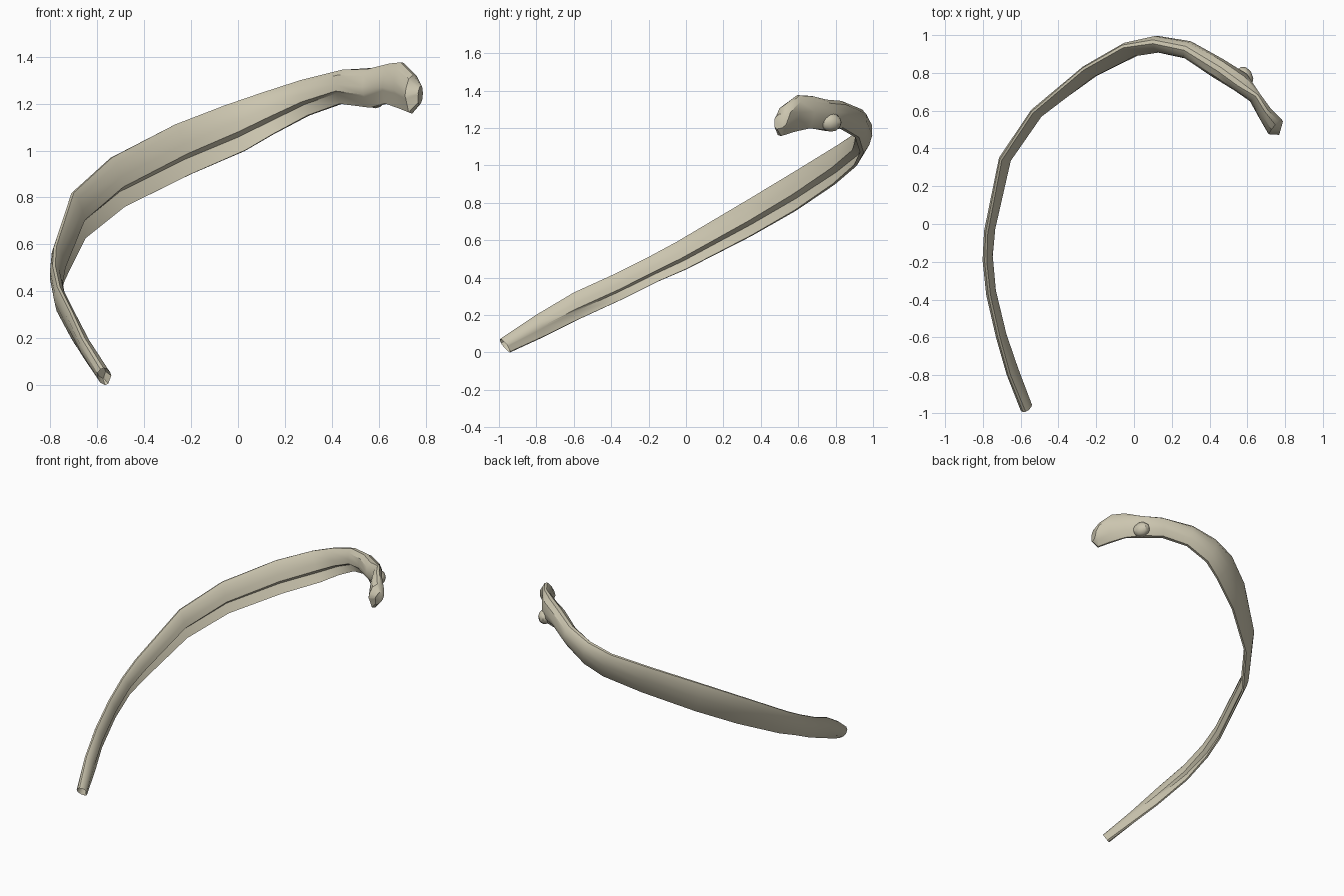
import bpy, bmesh, math
from mathutils import Vector

cube = bpy.data.objects.get("Cube")
if cube:
    bpy.data.objects.remove(cube, do_unlink=True)

# One bone colour
bone = bpy.data.materials.new("pale bone")
bone.use_nodes = True
colour = (0.60, 0.56, 0.43, 1.0)
bone.diffuse_color = colour
shader = bone.node_tree.nodes["Principled BSDF"]
shader.inputs["Base Color"].default_value = colour
shader.inputs["Roughness"].default_value = 0.8

# Stations along the rib: upper edge xyz, lower edge xyz, thickness
stations = [
    (-.58, -.995, .07, -.56, -.94, .003, .06),
    (-.66, -.8, .2, -.625, -.75, .09, .055),
    (-.715, -.6, .32, -.69, -.58, .175, .05),
    (-.765, -.38, .42, -.75, -.34, .285, .05),
    (-.785, -.2, .51, -.765, -.15, .38, .05),
    (-.78, -.05, .59, -.745, 0, .445, .05),
    (-.705, .34, .82, -.655, .35, .625, .05),
    (-.54, .59, .97, -.485, .585, .76, .05),
    (-.27, .82, 1.11, -.2, .79, .9, .055),
    (-.06, .94, 1.19, .03, .905, 1, .065),
    (.1, .965, 1.245, .15, .94, 1.07, .085),
    (.27, .93, 1.3, .3, .915, 1.15, .095),
    (.45, .82, 1.345, .44, .83, 1.2, .11),
    (.56, .74, 1.35, .57, .765, 1.185, .11),
    (.65, .68, 1.37, .63, .66, 1.2, .06),
    (.7, .6, 1.375, .69, .57, 1.18, .075),
    (.755, .535, 1.32, .735, .5, 1.16, .1),
    (.785, .53, 1.27, .77, .48, 1.2, .07),
]


def section(groove):
    """Cross-section as (height fraction, outward fraction of thickness)."""
    return [
        (0, .12), (.25, .4), (.55, .5), (.85, .4), (1, .12),
        (1, -.12), (.85, -.4), (.58, -.5), (.38, -.5),
        (.31, -.42 + .5 * groove), (0, -.12),
    ]


def finish(bm, name):
    bmesh.ops.recalc_face_normals(bm, faces=bm.faces)
    mesh = bpy.data.meshes.new(name)
    bm.to_mesh(mesh)
    bm.free()
    obj = bpy.data.objects.new(name, mesh)
    bpy.context.collection.objects.link(obj)
    mesh.materials.append(bone)
    bpy.ops.object.select_all(action='DESELECT')
    obj.select_set(True)
    bpy.context.view_layer.objects.active = obj
    bpy.ops.object.shade_smooth_by_angle(angle=math.radians(35))
    return obj


# Rib shaft, neck and head as one lofted skin
bm = bmesh.new()
tops = [Vector(s[:3]) for s in stations]
bottoms = [Vector(s[3:6]) for s in stations]
centres = [(a + b) / 2 for a, b in zip(tops, bottoms)]
last = len(stations) - 1
rings = []
for i, s in enumerate(stations):
    tangent = centres[min(i + 1, last)] - centres[max(i - 1, 0)]
    up = tops[i] - bottoms[i]
    out = up.cross(tangent).normalized()
    # The groove fades in along the shaft and out before the neck
    groove = max(0, min(1, (i - 1) / 3, (12 - i) / 2))
    rings.append([bm.verts.new(bottoms[i] + up * u + out * v * s[6])
                  for u, v in section(groove)])

for a, b in zip(rings, rings[1:]):
    for j in range(len(a)):
        k = (j + 1) % len(a)
        bm.faces.new((a[j], a[k], b[k], b[j]))
front_cap = bm.faces.new(rings[0])
bm.faces.new(rings[-1])
bmesh.ops.recalc_face_normals(bm, faces=bm.faces)

# Hollow in the front end
bmesh.ops.inset_individual(bm, faces=[front_cap], thickness=.012)
inward = (centres[1] - centres[0]).normalized()
bmesh.ops.translate(bm, verts=front_cap.verts, vec=inward * .04)
finish(bm, "rib_bone")

# Tubercle: the small knob behind the neck
bm = bmesh.new()
bmesh.ops.create_uvsphere(bm, u_segments=10, v_segments=6, radius=1)
bmesh.ops.scale(bm, verts=bm.verts, vec=(.045, .06, .05))
tubercle = finish(bm, "tubercle")
tubercle.location = (.585, .775, 1.23)
tubercle.rotation_euler = (0, 0, math.radians(20))
